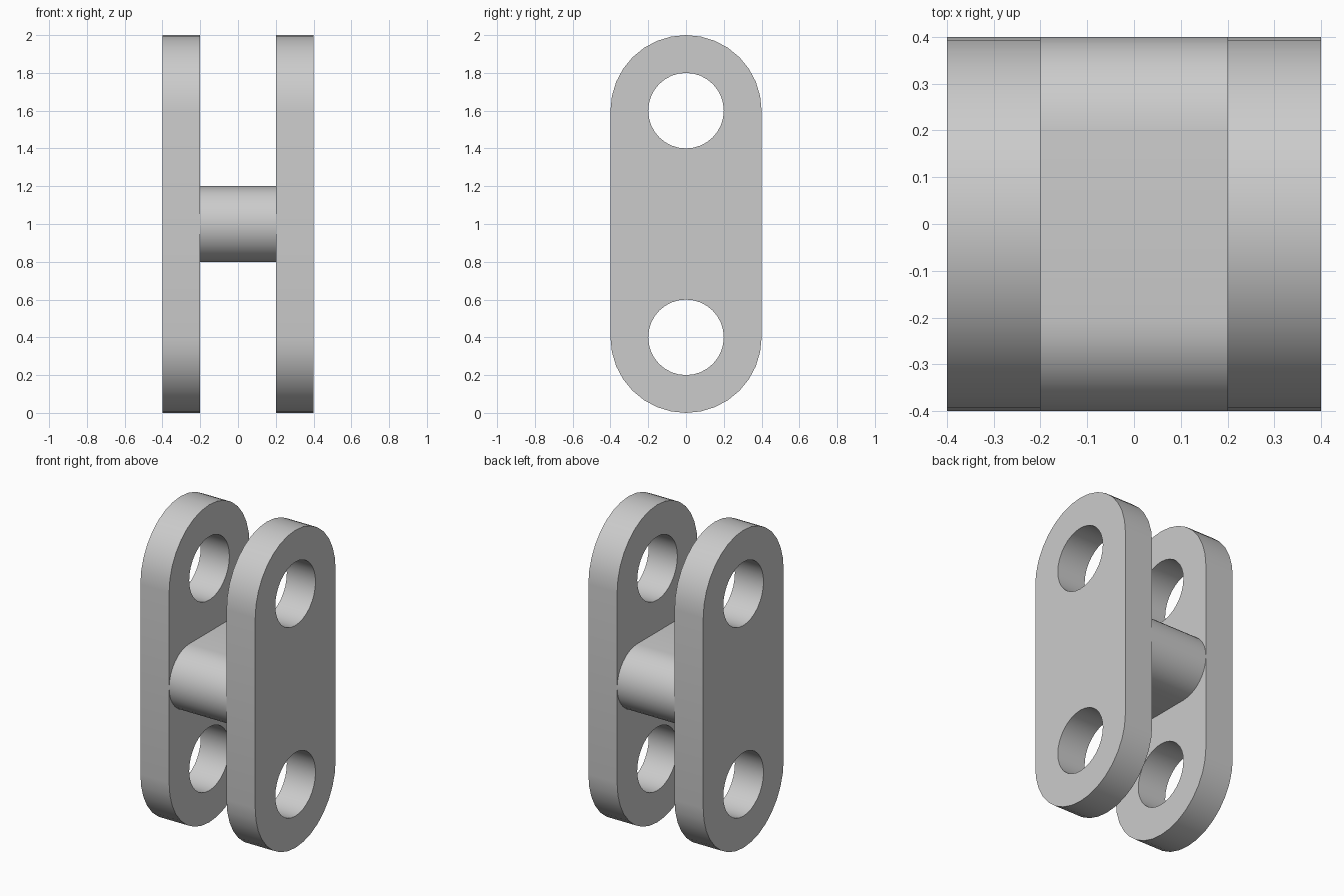
import bpy
import bmesh
from math import cos, sin, pi, radians
from mathutils import Vector

cube = bpy.data.objects.get("Cube")
if cube:
    bpy.data.objects.remove(cube, do_unlink=True)

STEPS = 16  # segments per half circle

grey = bpy.data.materials.new("grey_metal")
grey.use_nodes = True
colour = (0.6, 0.6, 0.6, 1)
grey.diffuse_color = colour
grey.node_tree.nodes["Principled BSDF"].inputs["Base Color"].default_value = colour


def arc(y, z, radius, start, sweep, steps):
    return [(y + radius * cos(start + sweep * i / steps),
             z + radius * sin(start + sweep * i / steps)) for i in range(steps + 1)]


def circle(y, z, radius):
    return arc(y, z, radius, 0, 2 * pi, 2 * STEPS)[:-1]


def extruded(name, loops, x0, x1):
    """Fill the closed y-z loops (outline, then holes) and extrude along x."""
    bm = bmesh.new()
    edges = []
    for loop in loops:
        verts = [bm.verts.new((x0, y, z)) for y, z in loop]
        edges += [bm.edges.new((v, verts[i - 1])) for i, v in enumerate(verts)]
    bmesh.ops.triangle_fill(bm, edges=edges, use_beauty=True, normal=Vector((1, 0, 0)))
    side = bmesh.ops.extrude_face_region(bm, geom=bm.faces[:], use_keep_orig=True)
    moved = [g for g in side["geom"] if isinstance(g, bmesh.types.BMVert)]
    bmesh.ops.translate(bm, verts=moved, vec=(x1 - x0, 0, 0))
    bmesh.ops.recalc_face_normals(bm, faces=bm.faces[:])
    mesh = bpy.data.meshes.new(name)
    bm.to_mesh(mesh)
    bm.free()
    mesh.materials.append(grey)
    mesh.shade_smooth()
    mesh.set_sharp_from_angle(angle=radians(30))
    obj = bpy.data.objects.new(name, mesh)
    bpy.context.collection.objects.link(obj)
    return obj


# Two upright link plates with rounded ends and a hole at each end
plate = arc(0, 1.6, 0.4, 0, pi, STEPS) + arc(0, 0.4, 0.4, pi, pi, STEPS)
holes = [circle(0, z, 0.2) for z in (0.4, 1.6)]
extruded("left_plate", [plate] + holes, 0.2, 0.4)
extruded("right_plate", [plate] + holes, -0.4, -0.2)

# Crossbar with rounded front and back joining the plates
bar = arc(0.2, 1, 0.2, -pi / 2, pi, STEPS) + arc(-0.2, 1, 0.2, pi / 2, pi, STEPS)
extruded("crossbar", [bar], -0.2, 0.2)
